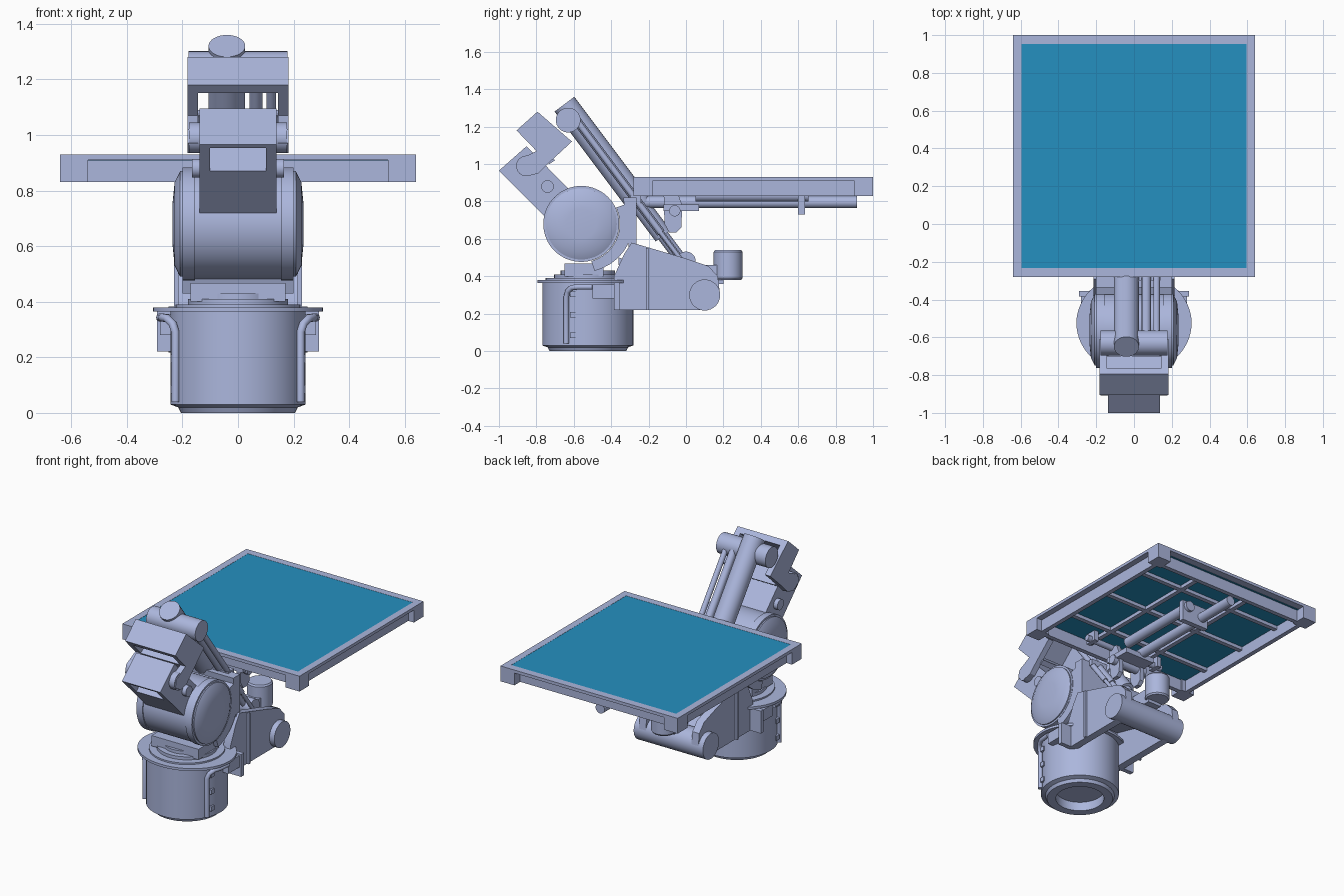
import bpy, bmesh, math
from mathutils import Vector

if "Cube" in bpy.data.objects:
    bpy.data.objects.remove(bpy.data.objects["Cube"])


def material(name, rgb):
    m = bpy.data.materials.new(name)
    m.diffuse_color = (*rgb, 1)
    m.use_nodes = True
    m.node_tree.nodes["Principled BSDF"].inputs["Base Color"].default_value = m.diffuse_color
    return m


METAL = material("blue_grey_metal", (0.41, 0.47, 0.72))
PANEL = material("teal_panel", (0.018, 0.28, 0.53))


def finish(name, bm, mat=METAL):
    bmesh.ops.recalc_face_normals(bm, faces=bm.faces)
    me = bpy.data.meshes.new(name)
    bm.to_mesh(me)
    bm.free()
    me.materials.append(mat)
    ob = bpy.data.objects.new(name, me)
    bpy.context.collection.objects.link(ob)
    return ob


def box(name, lo, hi, mat=METAL):
    bm = bmesh.new()
    bmesh.ops.create_cube(bm, size=1)
    for v in bm.verts:
        v.co = [l + (c + 0.5) * (h - l) for c, l, h in zip(v.co, lo, hi)]
    return finish(name, bm, mat)


def prism(name, yz, x0, x1):
    """Side profile in (y, z) extruded from x0 to x1."""
    bm = bmesh.new()
    a = [bm.verts.new((x0, y, z)) for y, z in yz]
    b = [bm.verts.new((x1, y, z)) for y, z in yz]
    bm.faces.new(a)
    bm.faces.new(b)
    for i in range(len(a)):
        j = (i + 1) % len(a)
        bm.faces.new((a[i], a[j], b[j], b[i]))
    return finish(name, bm)


def lathe(name, profile, loc, axis=(0, 0, 1), scale=(1, 1, 1), n=48):
    """Revolve (radius, height) points about an axis; ends are capped."""
    q = Vector(axis).to_track_quat('Z', 'Y')
    bm = bmesh.new()
    rings = []
    for r, h in profile:
        rings.append([bm.verts.new(Vector(loc) + q @ Vector((
            r * math.cos(t) * scale[0], r * math.sin(t) * scale[1], h)))
            for t in [2 * math.pi * i / n for i in range(n)]])
    for a, b in zip(rings, rings[1:]):
        for i in range(n):
            j = (i + 1) % n
            bm.faces.new((a[i], a[j], b[j], b[i]))
    bm.faces.new(rings[0])
    bm.faces.new(rings[-1])
    return finish(name, bm)


def cyl(name, p0, p1, r, n=32):
    d = Vector(p1) - Vector(p0)
    return lathe(name, [(r, 0), (r, d.length)], p0, d, n=n)


def pipe(name, pts, r):
    cu = bpy.data.curves.new(name, 'CURVE')
    cu.dimensions = '3D'
    cu.bevel_depth, cu.bevel_resolution, cu.use_fill_caps = r, 3, True
    sp = cu.splines.new('POLY')
    sp.points.add(len(pts) - 1)
    for p, c in zip(sp.points, pts):
        p.co = (*c, 1)
    cu.materials.append(METAL)
    bpy.context.collection.objects.link(bpy.data.objects.new(name, cu))


BY = -0.525
# Base drum (hollow underneath), flange and turntable
lathe("base", [(.15, .06), (.15, 0), (.205, 0), (.215, .02), (.243, .03),
               (.243, .366)], (0, BY, 0), n=64)
lathe("base_flange", [(.305, .364), (.305, .38)], (0, BY, 0), scale=(1, .88, 1), n=64)
lathe("turntable", [(.225, .38), (.225, .39), (.18, .39), (.18, .41), (.145, .41),
                    (.145, .43)], (0, BY, 0))
box("drum_saddle", (-.17, -.65, .40), (.17, -.44, .468))

# Shoulder drum lying along x, with stepped domed ends
half = [(.08, .235), (.15, .228), (.19, .208), (.19, .2), (.203, .2), (.203, .155), (.197, .155)]
lathe("shoulder_drum", [(r, -h) for r, h in half] + [(r, h) for r, h in half[::-1]],
      (0, -.56, .68), (1, 0, 0), n=64)

# Curved cradle behind the drum
arc = [math.radians(25 - 10 * i) for i in range(11)]
prism("drum_cradle", [(-.56 + .206 * math.cos(a), .68 + .206 * math.sin(a)) for a in arc] +
      [(-.56 + .275 * math.cos(a), .68 + .26 * math.sin(a)) for a in arc[::-1]], -.2, .2)
prism("cradle_back", [(-.335, .82), (-.265, .82), (-.265, .5), (-.30, .5)], -.2, .2)

# Twin support arms with cross tube
arm = [(-.385, .22), (.08, .22), (.15, .25), (.18, .32), (.17, .40), (.12, .455),
       (0, .495), (-.29, .58), (-.33, .52), (-.385, .40)]
for s in (1, -1):
    prism("support_arm", arm, s * .165, s * .215)
    box("arm_rib", (s * .2, -.385, .22), (s * .292, -.355, .366))
    box("arm_tab", (s * .2, -.50, .28), (s * .28, -.38, .355))
    box("arm_side_rib", (s * .21, -.215, .22), (s * .23, -.2, .55))
    # Handrail pipe and bracket on the base
    pipe("base_pipe", [(s * .225, -.64, .04), (s * .225, -.64, .29), (s * .235, -.632, .32),
                       (s * .255, -.61, .34), (s * .272, -.575, .343),
                       (s * .28, -.50, .343)], .015)
    for z in (.07, .18, .29):
        box("pipe_clip", (s * .2, -.62, z), (s * .242, -.59, z + .03))
prism("arm_web", [(-.36, .50), (0, .40), (.08, .36), (.08, .34), (0, .37), (-.36, .46)], -.17, .17)
cyl("cross_tube", (-.25, .1, .3), (.25, .1, .3), .083)

# Drive motor at the rear
lathe("drive_motor", [(.07, .38), (.077, .39), (.077, .53), (.07, .54)], (0, .225, .0))
box("motor_mount", (-.05, .05, .36), (.05, .2, .46))
cyl("boom_foot_pivot", (-.12, 0, .48), (.12, 0, .48), .052)

# Lower arm link: cheeks around a core, open near the end
for s in (1, -1):
    prism("link_cheek", [(-1, .965), (-.853, 1.095), (-.6, .84), (-.74, .705)], s * .1, s * .138)
    cyl("elbow_pivot", (s * .12, -.853, .99), (s * .177, -.853, .99), .055)
    cyl("link_pin", (s * .13, -.74, .88), (s * .165, -.74, .88), .034, 20)
    # Side plates of the upper bracket
    prism("bracket_side", [(-.906, 1.18), (-.794, 1.28), (-.61, 1.12), (-.74, 1.0), (-.79, .95),
                           (-.85, .935), (-.905, .97), (-.895, 1.02), (-.80, 1.07)],
          s * .143, s * .182)
prism("link_core", [(-.905, .87), (-.805, .97), (-.885, 1.06), (-.853, 1.095),
                    (-.6, .84), (-.74, .705)], -.1, .1)
prism("link_end", [(-1, .965), (-.853, 1.095), (-.84, 1.08), (-.987, .952)], -.1, .1)
prism("bracket_back", [(-.906, 1.18), (-.794, 1.28), (-.765, 1.253), (-.877, 1.15)], -.182, .182)
prism("bracket_floor", [(-.80, 1.07), (-.77, 1.09), (-.70, 1.02), (-.73, 1.0)], -.15, .15)

# Wrist tube and sloping telescopic boom
cyl("wrist_tube", (-.178, -.63, 1.235), (.178, -.63, 1.235), .066)


def along(x, t, lift=0):
    """Point on the boom's sloping axis."""
    return (x, -.65 + .6 * t + .8 * lift, 1.32 - .8 * t + .6 * lift)


cyl("boom_outer", along(-.04, 0), along(-.04, .68), .066)
cyl("boom_middle", along(-.04, .66), along(-.04, .88), .05)
cyl("boom_inner", along(-.04, .86), along(-.04, 1.05), .032)
for x, r in ((.065, .024), (.12, .017)):
    cyl("boom_side_rod", along(x, .06), along(x, .86), r, 20)
    cyl("boom_rod_tip", along(x, .84), along(x, 1.05), r * .7, 20)
box("boom_clamp", (-.1, -.3, .79), (.14, -.24, .83))

# Table: thin rim, corner blocks, recessed skirt
X, Y0, Y1 = .64, -.28, 1.0
for s in (1, -1):
    box("rim_side", (s * .595, Y0, .91), (s * X, Y1, .93))
    box("skirt_side", (s * .57, Y0 + .1, .83), (s * .6, Y1 - .1, .91))
    for y in (Y0, Y1 - .1):
        box("corner_block", (s * (X - .1), y, .83), (s * X, y + .1, .91))
for y, sy in ((Y0, Y0 + .06), (Y1 - .048, Y1 - .09)):
    box("rim_end", (-.595, y, .91), (.595, y + .048, .93))
    box("skirt_end", (-.54, sy, .83), (.54, sy + .03, .91))
box("table_panel", (-.595, -.232, .908), (.595, .952, .929), PANEL)

# Lattice under the table
for y in (.0, .34, .68):
    box("cross_bar", (-.57, y, .885), (.57, y + .03, .908))
for x in (-.2, .2):
    box("long_bar", (x - .015, -.2, .885), (x + .015, .92, .908))

# Slide rods, collar and hinge that carry the table
cyl("long_slide_rod", (-.02, -.25, .796), (-.02, .915, .796), .032)
cyl("short_slide_rod", (.09, .05, .833), (.09, .655, .833), .034)
box("rod_collar", (-.065, .6, .73), (.135, .635, .87))
cyl("table_pin", (-.3, -.1, .86), (.3, -.1, .86), .02, 20)
for s in (1, -1):
    box("pin_hanger", (s * .24, -.14, .84), (s * .27, -.06, .908))
    prism("hinge_plate", [(-.12, .86), (-.05, .86), (-.02, .78), (-.025, .66), (-.05, .635),
                          (-.09, .635), (-.115, .68)], s * .07, s * .1)
cyl("hinge_pin", (-.13, -.06, .75), (.13, -.06, .75), .03)
box("slide_carriage", (-.1, -.12, .75), (.12, .07, .785))

# Smooth round parts, keep edges sharp
for ob in bpy.context.scene.objects:
    if ob.type == 'MESH':
        ob.select_set(True)
        bpy.context.view_layer.objects.active = ob
bpy.ops.object.shade_smooth_by_angle(angle=math.radians(30))
